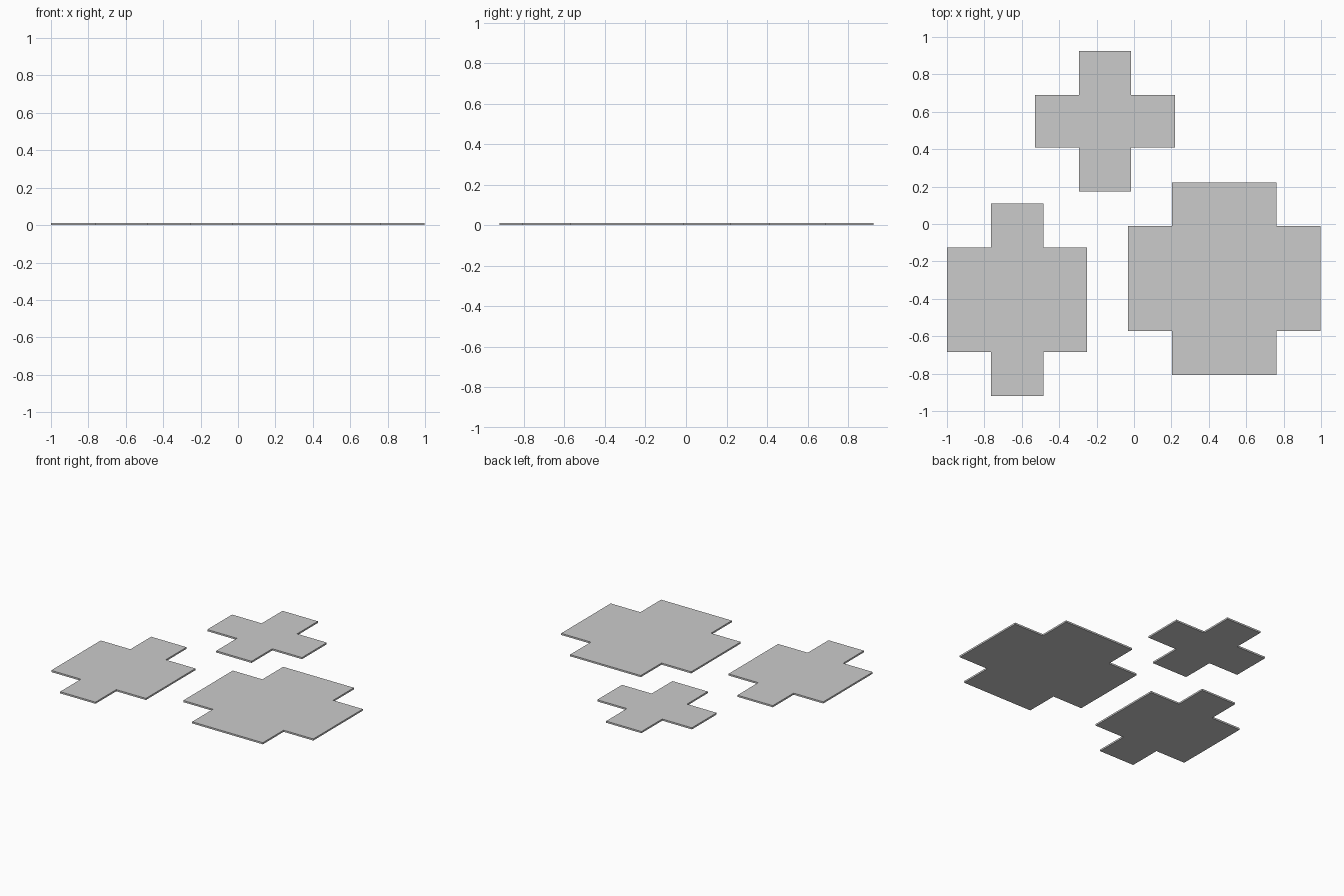
import bpy, bmesh

if "Cube" in bpy.data.objects:
    bpy.data.objects.remove(bpy.data.objects["Cube"])

THICK = 0.012   # sheet thickness
FLAP = 0.235    # length of every side flap


def cross_plate(name, cx, cy, w, d):
    """Flat plate: w x d centre panel with a flap on each of its four sides."""
    a, b = w / 2, d / 2
    A, B = a + FLAP, b + FLAP
    # one quadrant of the outline, mirrored into the other three
    quad = [(A, b), (a, b), (a, B)]
    outline = quad + [(-x, y) for x, y in reversed(quad)]
    outline += [(-x, -y) for x, y in outline]

    bm = bmesh.new()
    face = bm.faces.new([bm.verts.new((x, y, 0)) for x, y in outline])
    top = bmesh.ops.extrude_face_region(bm, geom=[face], use_keep_orig=True)
    verts = [v for v in top["geom"] if isinstance(v, bmesh.types.BMVert)]
    bmesh.ops.translate(bm, verts=verts, vec=(0, 0, THICK))
    bmesh.ops.recalc_face_normals(bm, faces=bm.faces)

    mesh = bpy.data.meshes.new(name)
    bm.to_mesh(mesh)
    bm.free()
    obj = bpy.data.objects.new(name, mesh)
    obj.location = (cx, cy, 0)
    bpy.context.collection.objects.link(obj)
    return obj


# three plates: small square, oblong and large square centre panels
cross_plate("small_cross_plate", -0.155, 0.55, 0.28, 0.28)
cross_plate("oblong_cross_plate", -0.625, -0.405, 0.28, 0.56)
cross_plate("large_cross_plate", 0.482, -0.292, 0.56, 0.56)
